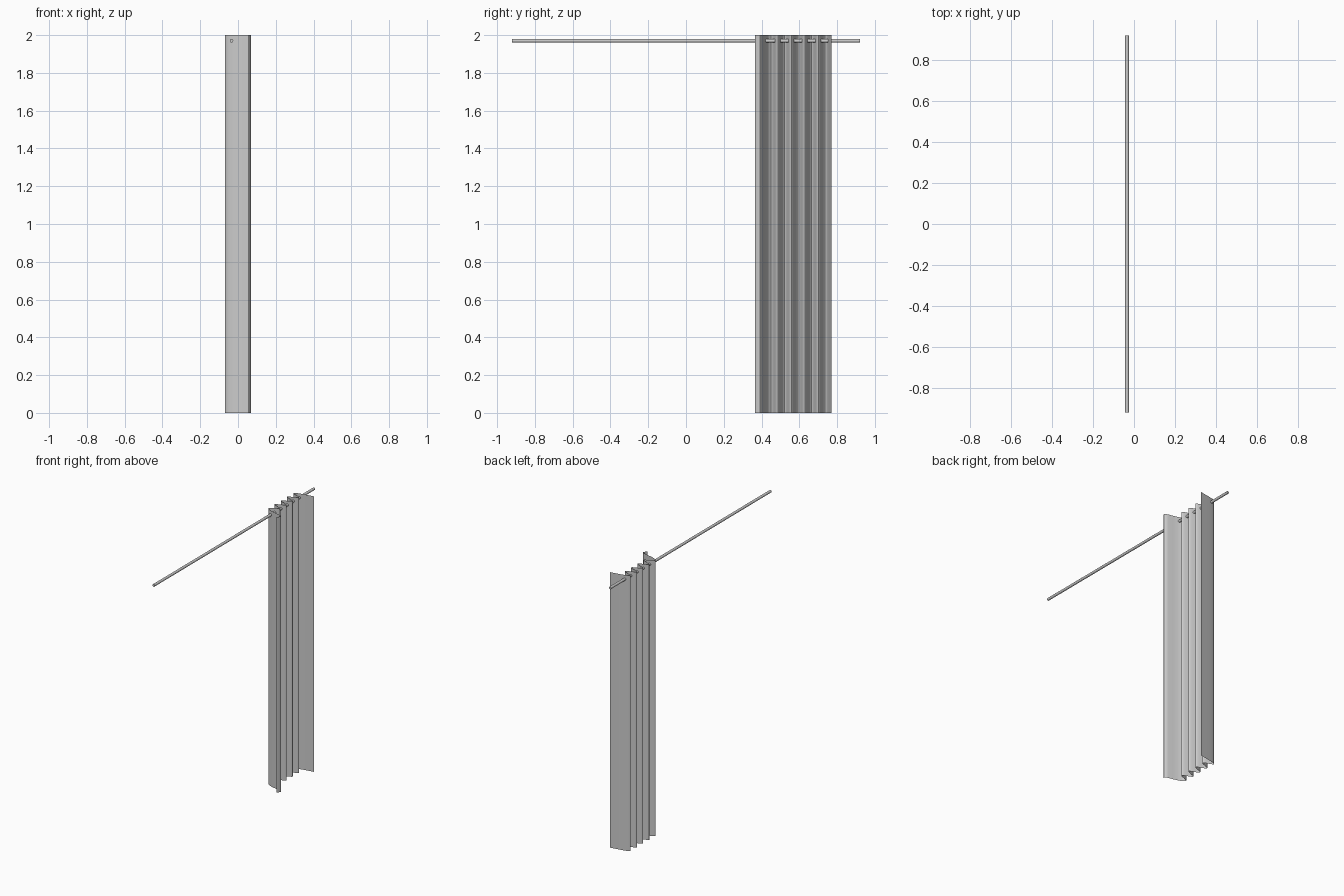
import bpy, bmesh, math

if "Cube" in bpy.data.objects:
    bpy.data.objects.remove(bpy.data.objects["Cube"])

HEIGHT = 2.0
ROD_X, ROD_Z, ROD_R, ROD_LEN = -0.034, 1.97, 0.0095, 1.84


def smooth(obj):
    bpy.ops.object.select_all(action='DESELECT')
    obj.select_set(True)
    bpy.context.view_layer.objects.active = obj
    bpy.ops.object.shade_smooth_by_angle(angle=math.radians(40))


def wave(a, b, steps=8):
    """Cosine-eased points from one fold extreme to the next, excluding b."""
    pts = []
    for i in range(steps):
        t = i / steps
        e = 0.5 - 0.5 * math.cos(math.pi * t)
        pts.append((a[0] + (b[0] - a[0]) * e, a[1] + (b[1] - a[1]) * t))
    return pts


# rod along y
bpy.ops.mesh.primitive_cylinder_add(vertices=12, radius=ROD_R, depth=ROD_LEN,
                                    location=(ROD_X, 0, ROD_Z),
                                    rotation=(math.pi / 2, 0, 0))
rod = bpy.context.object
rod.name = "curtain_rod"
smooth(rod)

# curtain cross-section: front hem return, regular folds, flat back panel
profile = [(0.055, 0.365), (0.065, 0.378), (0.07, 0.391), (0.064, 0.399),
           (0.045, 0.405), (0.01, 0.412), (-0.025, 0.421), (-0.052, 0.432),
           (-0.066, 0.442)]
PITCH, FIRST = 0.0715, 0.45
for k in range(4):
    y = FIRST + k * PITCH
    valley, tip = (-0.07, y), (-0.001, y + PITCH / 2)
    profile += wave(valley, tip) + wave(tip, (-0.07, y + PITCH))
profile += [(-0.07, 0.736), (-0.064, 0.743), (-0.045, 0.749),
            (-0.01, 0.756), (0.03, 0.763), (0.07, 0.77)]

# curtain sheet: profile extruded upward
bm = bmesh.new()
verts = [bm.verts.new((x, y, 0)) for x, y in profile]
edges = [bm.edges.new(pair) for pair in zip(verts, verts[1:])]
top = bmesh.ops.extrude_edge_only(bm, edges=edges)["geom"]
bmesh.ops.translate(bm, vec=(0, 0, HEIGHT),
                    verts=[g for g in top if isinstance(g, bmesh.types.BMVert)])
mesh = bpy.data.meshes.new("curtain")
bm.to_mesh(mesh)
bm.free()
curtain = bpy.data.objects.new("curtain", mesh)
bpy.context.collection.objects.link(curtain)
smooth(curtain)
